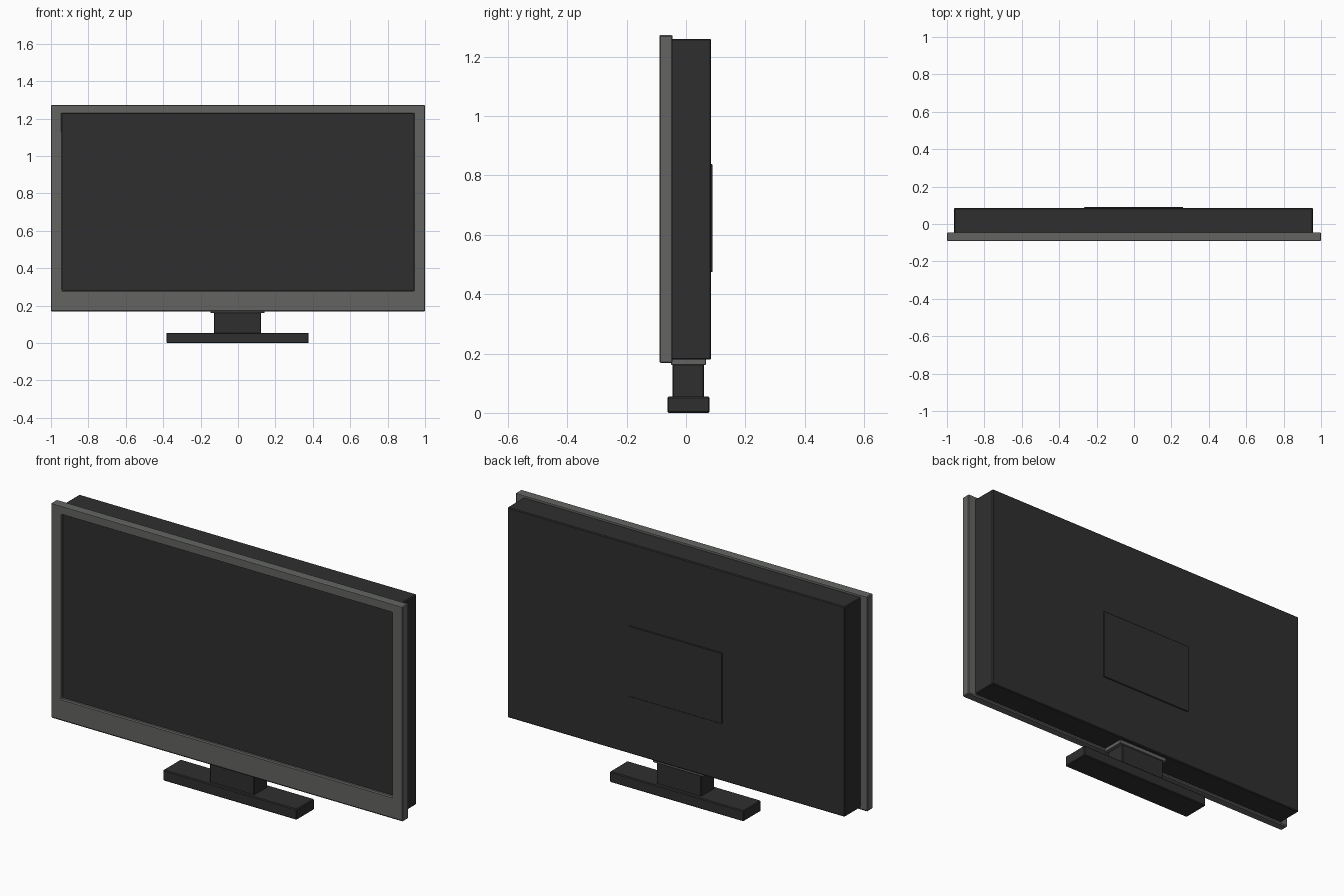
import bpy, bmesh

if "Cube" in bpy.data.objects:
    bpy.data.objects.remove(bpy.data.objects["Cube"])


def material(name, rgb):
    m = bpy.data.materials.new(name)
    m.diffuse_color = (*rgb, 1)
    m.use_nodes = True
    m.node_tree.nodes["Principled BSDF"].inputs["Base Color"].default_value = m.diffuse_color
    return m


DARK = material("charcoal", (0.028, 0.028, 0.028))
GREY = material("warm_grey", (0.125, 0.13, 0.122))


def box_mesh(bm, x, y, z):
    """Add a box spanning the given (min, max) ranges."""
    verts = bmesh.ops.create_cube(bm, size=1)["verts"]
    for v in verts:
        for i, (a, b) in enumerate((x, y, z)):
            v.co[i] = a if v.co[i] < 0 else b
    return verts


def finish(name, bm, mat, bevel):
    me = bpy.data.meshes.new(name)
    bm.to_mesh(me)
    bm.free()
    me.materials.append(mat)
    ob = bpy.data.objects.new(name, me)
    bpy.context.collection.objects.link(ob)
    if bevel:
        mod = ob.modifiers.new("soft_edges", "BEVEL")
        mod.width, mod.segments = bevel, 1
        mod.limit_method = "ANGLE"
    return ob


def box(name, x, y, z, mat, bevel=0.004):
    bm = bmesh.new()
    box_mesh(bm, x, y, z)
    return finish(name, bm, mat, bevel)


# bezel: rectangular frame, outer and inner loops joined front and back
bm = bmesh.new()
outer = (-1.0, 1.0, 0.168, 1.273)
inner = (-0.942, 0.94, 0.281, 1.228)
rings = []
for (x0, x1, z0, z1), y in ((outer, -0.09), (inner, -0.09), (inner, -0.045), (outer, -0.045)):
    rings.append([bm.verts.new((x, y, z)) for x, z in ((x0, z0), (x1, z0), (x1, z1), (x0, z1))])
for r in range(4):
    a, b = rings[r], rings[(r + 1) % 4]
    for i in range(4):
        j = (i + 1) % 4
        bm.faces.new((a[i], a[j], b[j], b[i]))
bmesh.ops.recalc_face_normals(bm, faces=bm.faces)
finish("bezel", bm, GREY, 0.004)

# display panel and rear housing
box("screen", (-0.945, 0.943), (-0.075, -0.05), (0.278, 1.231), DARK, 0)
box("rear_housing", (-0.962, 0.957), (-0.05, 0.085), (0.18, 1.26), DARK)
box("rear_access_plate", (-0.267, 0.263), (0.08, 0.09), (0.475, 0.838), DARK, 0.002)

# stand
box("stand_collar", (-0.147, 0.142), (-0.05, 0.067), (0.161, 0.185), GREY, 0.002)
box("stand_neck", (-0.129, 0.124), (-0.045, 0.061), (0.05, 0.165), DARK, 0.003)
box("stand_base", (-0.383, 0.378), (-0.063, 0.08), (0.0, 0.055), DARK)
